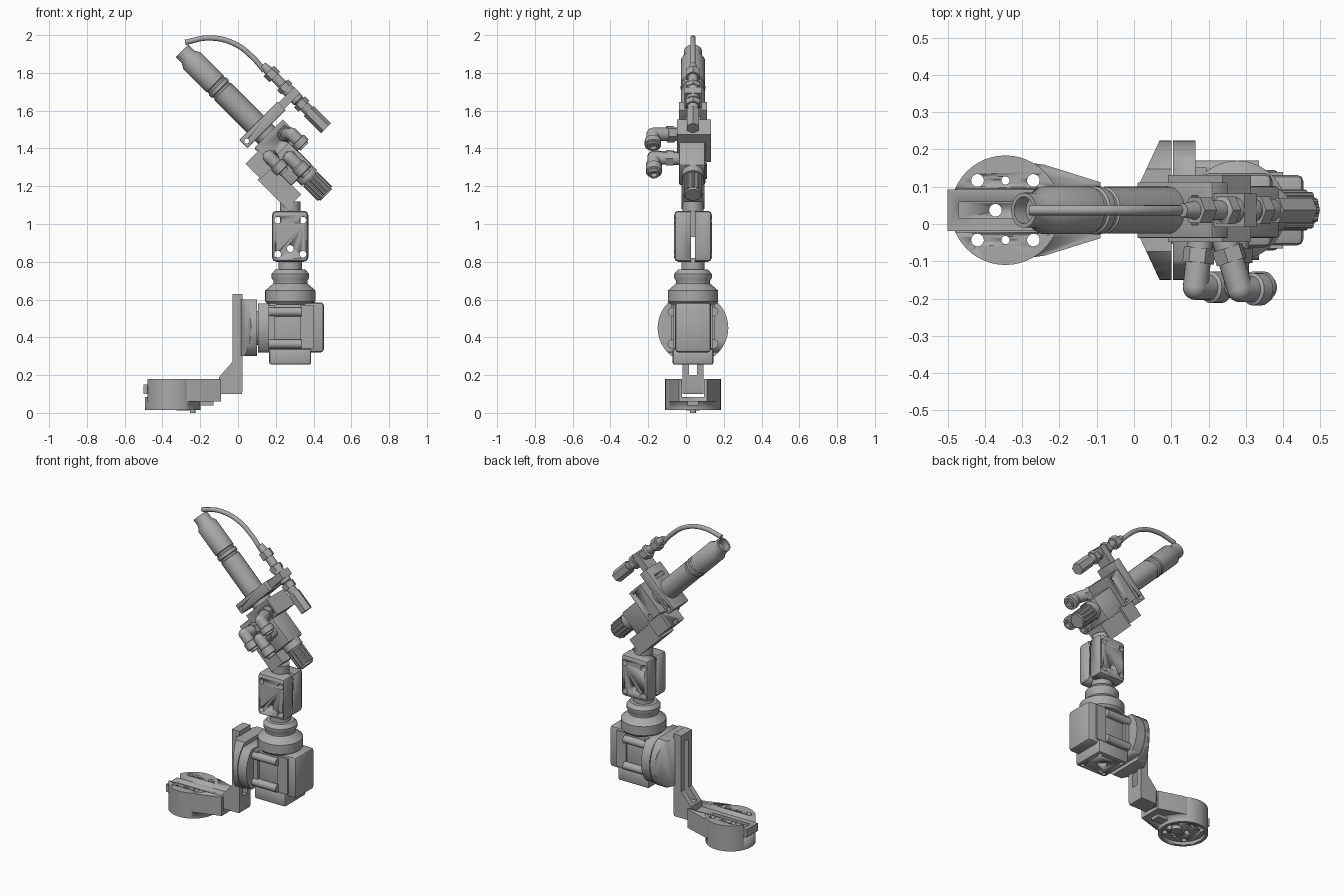
import bpy, bmesh, math
from mathutils import Matrix, Vector

if "Cube" in bpy.data.objects:
    bpy.data.objects.remove(bpy.data.objects["Cube"])

GREY = (0.4, 0.4, 0.4, 1)
mat = bpy.data.materials.new("machined_grey")
mat.use_nodes = True
mat.diffuse_color = GREY
mat.node_tree.nodes["Principled BSDF"].inputs["Base Color"].default_value = GREY

Y = 0.037                                     # centre plane of the arm
WORLD = Matrix.Identity(4)
TILT = Matrix.Rotation(math.radians(-45), 4, 'Y')   # local z runs along the tilted arm
AX = 1.146                                    # local x of the arm axis


def finish(name, bm, m=WORLD):
    bm.transform(m)
    bmesh.ops.recalc_face_normals(bm, faces=bm.faces)
    me = bpy.data.meshes.new(name)
    bm.to_mesh(me)
    bm.free()
    me.materials.append(mat)
    ob = bpy.data.objects.new(name, me)
    bpy.context.collection.objects.link(ob)
    for o in bpy.context.selected_objects:
        o.select_set(False)
    ob.select_set(True)
    bpy.context.view_layer.objects.active = ob
    bpy.ops.object.shade_smooth_by_angle(angle=math.radians(35))
    return ob


def box(name, lo, hi, m=WORLD, bevel=0.0):
    bm = bmesh.new()
    lo, hi = Vector(lo), Vector(hi)
    bmesh.ops.create_cube(bm, size=1, matrix=Matrix.Translation((lo + hi) / 2) @ Matrix.Diagonal(hi - lo).to_4x4())
    if bevel:
        bmesh.ops.bevel(bm, geom=bm.edges[:], offset=bevel, segments=2, affect='EDGES', profile=0.5)
    return finish(name, bm, m)


def lathe(name, profile, loc=(0, 0, 0), axis=(0, 0, 1), m=WORLD, seg=32):
    """Closed turned part from (radius, height) pairs."""
    bm = bmesh.new()
    rings = []
    for r, h in profile:
        rings.append([bm.verts.new((r * math.cos(2 * math.pi * i / seg), r * math.sin(2 * math.pi * i / seg), h))
                      for i in range(seg)])
    for a, b in zip(rings, rings[1:]):
        for i in range(seg):
            j = (i + 1) % seg
            bm.faces.new((a[i], a[j], b[j], b[i]))
    bm.faces.new(rings[0])
    bm.faces.new(rings[-1])
    rot = Vector((0, 0, 1)).rotation_difference(Vector(axis)).to_matrix().to_4x4()
    return finish(name, bm, m @ Matrix.Translation(loc) @ rot)


def rod(name, r, a, b, m=WORLD, seg=24):
    a, b = Vector(a), Vector(b)
    return lathe(name, [(r, 0), (r, (b - a).length)], a, b - a, m, seg)


def prism(name, pts, depth, lo):
    """Polygon given as 3D points, extruded by a vector from an offset."""
    bm = bmesh.new()
    f = bm.faces.new([bm.verts.new(Vector(p) + Vector(lo)) for p in pts])
    new = bmesh.ops.extrude_face_region(bm, geom=[f])["geom"]
    bmesh.ops.translate(bm, vec=depth, verts=[v for v in new if isinstance(v, bmesh.types.BMVert)])
    return finish(name, bm)


def carve(ob, cutters, op='DIFFERENCE'):
    for c in cutters:
        mod = ob.modifiers.new("cut", 'BOOLEAN')
        mod.operation, mod.object, mod.solver = op, c, 'EXACT'
        ob.select_set(True)
        bpy.context.view_layer.objects.active = ob
        bpy.ops.object.modifier_apply(modifier=mod.name)
        bpy.data.objects.remove(c)


def sweep(name, pts, r):
    cu = bpy.data.curves.new(name, 'CURVE')
    cu.dimensions, cu.bevel_depth, cu.bevel_resolution, cu.use_fill_caps = '3D', r, 4, True
    sp = cu.splines.new('BEZIER')
    sp.bezier_points.add(len(pts) - 1)
    for p, co in zip(sp.bezier_points, pts):
        p.co, p.handle_left_type, p.handle_right_type = co, 'AUTO', 'AUTO'
    cu.materials.append(mat)
    ob = bpy.data.objects.new(name, cu)
    bpy.context.collection.objects.link(ob)


# --- Base disc with tapered arm, groove and holes
CX = -0.345
disc = lathe("base_disc", [(0.147, 0.015), (0.147, 0.18)], (CX, Y, 0), seg=48)
arm = prism("base_arm", [(-0.3, -0.13, 0), (-0.24, -0.122, 0), (-0.09, -0.075, 0),
                         (-0.09, 0.075, 0), (-0.24, 0.122, 0), (-0.3, 0.13, 0)], (0, 0, 0.12), (0, Y, 0.06))
carve(disc, [arm], 'UNION')
cuts = [box("cut", (-0.6, Y - 0.058, 0.085), (0, Y + 0.058, 0.3)),
        lathe("cut", [(0.128, -0.1), (0.128, 0.035)], (CX, Y, 0), seg=48)]
for s in (-1, 1):
    for dx, r in ((-0.075, 0.017), (0.075, 0.017), (0, 0.011)):
        cuts.append(rod("cut", r, (CX + dx, Y + s * 0.08, -0.1), (CX + dx, Y + s * 0.08, 0.3)))
cuts.append(rod("cut", 0.017, (-0.372, Y, -0.1), (-0.372, Y, 0.3), seg=16))
carve(disc, cuts)
rod("base_hub", 0.035, (-0.29, Y, 0.012), (-0.29, Y, 0.06))
rod("base_pin", 0.015, (-0.24, Y, 0), (-0.24, Y, 0.06))
box("base_underplate", (-0.22, Y - 0.03, 0.04), (-0.13, Y + 0.03, 0.07))

# --- Bent bracket with slots
bracket = prism("bracket", [(-0.5, 0, 0.1), (0.02, 0, 0.1), (0.025, 0, 0.12), (0.025, 0, 0.63), (-0.03, 0, 0.63),
                            (-0.03, 0, 0.27), (-0.1, 0, 0.19), (-0.1, 0, 0.15), (-0.5, 0, 0.15)],
                (0, 0.112, 0), (0, Y - 0.056, 0))
carve(bracket, [box("cut", (-0.1, Y - 0.022, 0.2), (0.1, Y + 0.022, 0.58)),
                box("cut", (-0.47, Y - 0.022, 0.135), (-0.2, Y + 0.022, 0.2)),
                rod("cut", 0.017, (-0.372, Y, 0), (-0.372, Y, 0.3), seg=16)])

# --- Swivel flanges: round plates trimmed flat above and below
MZ = 0.45
for name, x0, x1, half, chamfer in (("inner_flange", 0.015, 0.1, 0.15, True), ("outer_flange", 0.105, 0.165, 0.13, False)):
    plate = rod(name, 0.187, (x0, Y, MZ), (x1, Y, MZ), seg=56)
    w = 0.07 if chamfer else 0.2
    trim = prism("trim", [(x0 - 0.001, -w, 0), (x0 + 0.055, -0.19, 0), (x1 + 0.01, -0.2, 0),
                          (x1 + 0.01, 0.2, 0), (x0 + 0.055, 0.19, 0), (x0 - 0.001, w, 0)],
                 (0, 0, 2 * half), (0, Y, MZ - half))
    carve(plate, [trim], 'INTERSECT')
rod("flange_spacer", 0.09, (0.09, Y, MZ), (0.12, Y, MZ))

# --- Rotary drive housing
box("drive_housing", (0.16, Y - 0.095, 0.32), (0.455, Y + 0.095, 0.585), bevel=0.018)
foot = box("drive_foot", (0.165, Y - 0.108, 0.255), (0.387, Y + 0.108, 0.34), bevel=0.012)
cuts = [rod("cut", 0.03, (0.277, Y, 0.2), (0.277, Y, 0.28))]
for s in (-1, 1):
    for t in (-1, 1):
        cuts.append(rod("cut", 0.013, (0.277 + s * 0.08, Y + t * 0.08, 0.2), (0.277 + s * 0.08, Y + t * 0.08, 0.275)))
        z = MZ + s * 0.085
        rod("tie_rod", 0.024, (0.165, Y + t * 0.11, z), (0.335, Y + t * 0.11, z))
    box("side_web", (0.165, Y + s * 0.09, 0.34), (0.195, Y + s * 0.115, 0.57))
    box("side_panel", (0.33, Y + s * 0.09, 0.34), (0.40, Y + s * 0.103, 0.57))
carve(foot, cuts)

# --- Turned collar and neck
lathe("collar", [(0.12, 0.575), (0.133, 0.59), (0.133, 0.648), (0.09, 0.685), (0.09, 0.70), (0.1, 0.715),
                 (0.1, 0.735), (0.08, 0.758), (0.062, 0.76), (0.062, 0.82)], (0.277, Y, 0), seg=40)

# --- Split clamp sleeve with cross holes
sleeve = box("clamp_sleeve", (0.18, Y - 0.1, 0.8), (0.372, Y + 0.1, 1.07), bevel=0.022)
cuts = [box("cut", (0.1, Y - 0.011, 0.7), (0.5, Y + 0.011, 1.2))]
for x, z in ((0.21, 0.84), (0.344, 0.84), (0.21, 1.02), (0.344, 1.02), (0.277, 0.87)):
    cuts.append(rod("cut", 0.018, (x, -0.3, z), (x, 0.3, z)))
carve(sleeve, cuts)
rod("sleeve_stud", 0.055, (0.277, Y, 0.93), (0.277, Y, 1.12))

# --- Tilted mounting bar and foot block
box("tilted_bar", (0.945, Y - 0.06, 0.58), (1.055, Y + 0.06, 0.80), TILT)
block = box("bar_block", (0.96, Y - 0.075, 0.79), (1.07, Y + 0.075, 0.905), TILT)
carve(block, [box("cut", (0.9, Y - 0.02, 0.85), (0.985, Y + 0.02, 1), TILT)])

# --- Sprayer barrel on the tilted axis, with a hollow tip
lathe("barrel", [(0.06, 0.9), (0.063, 0.92), (0.063, 1.26), (0.058, 1.265), (0.058, 1.275), (0.065, 1.28), (0.065, 1.30),
                 (0.059, 1.305), (0.059, 1.315), (0.064, 1.32), (0.064, 1.49), (0.047, 1.52), (0.047, 1.565),
                 (0.036, 1.565), (0.036, 1.52)], (AX, Y, 0), m=TILT)
body = box("valve_body", (1.05, Y - 0.075, 0.65), (1.205, Y + 0.065, 0.93), TILT, 0.01)
clamp = box("valve_clamp", (1.06, Y - 0.085, 0.82), (1.265, Y + 0.095, 0.93), TILT)
carve(clamp, [rod("cut", 0.012, (v, -0.3, 0.85), (v, 0.3, 0.85), TILT) for v in (1.235, 1.085)])
ring = box("barrel_bracket", (1.027, Y - 0.075, 0.955), (1.313, Y + 0.075, 1.017), TILT, 0.004)
carve(ring, [rod("cut", 0.013, (1.05, -0.3, 0.985), (1.05, 0.3, 0.985), TILT),
             box("cut", (1.235, Y - 0.04, 0.9), (1.26, Y + 0.04, 1.1), TILT)])
box("bracket_tongue", (1.30, Y - 0.045, 0.965), (1.43, Y + 0.045, 1.01), TILT)

# --- Fluted adjusting knob
lathe("knob_neck", [(0.058, 0.61), (0.058, 0.66)], (AX, Y, 0), m=TILT)
lathe("knob_core", [(0.043, 0.485), (0.047, 0.5), (0.047, 0.62)], (AX, Y, 0), m=TILT)
for i in range(12):
    a = math.radians(30 * i)
    v, y = AX + 0.046 * math.cos(a), Y + 0.046 * math.sin(a)
    rod("knob_flute", 0.009, (v, y, 0.495), (v, y, 0.605), TILT, 8)

# --- Cable connector parallel to the barrel
CV = 1.395
lathe("connector_body", [(0.018, 0.82), (0.029, 0.86), (0.029, 0.94), (0.034, 0.945), (0.034, 1.06),
                         (0.026, 1.065), (0.026, 1.16), (0.018, 1.21)], (CV, Y, 0), m=TILT, seg=24)
for lo, hi, r in ((0.737, 0.865, 0.038), (0.9, 0.935, 0.042), (1.03, 1.06, 0.042), (1.12, 1.165, 0.04)):
    lathe("connector_nut", [(r, lo), (r, hi)], (CV, Y, 0), m=TILT, seg=6)
sweep("cable", [(-0.28, Y, 1.962), (-0.15, Y, 1.985), (-0.02, Y, 1.955), (0.08, Y, 1.88), (0.14, Y, 1.81)], 0.014)

# --- Elbow fittings: stub, rounded corner, outlet and collar along the arm
DOWN = Vector((0.707, 0, -0.707))
for base, corner, r, length in (((0.18, -0.03, 1.35), (0.165, -0.17, 1.355), 0.034, 0.115),
                                ((0.275, -0.03, 1.345), (0.275, -0.17, 1.35), 0.034, 0.125),
                                ((0.24, -0.03, 1.475), (0.285, -0.175, 1.475), 0.035, 0.095)):
    base, corner = Vector(base), Vector(corner)
    along = (corner - base).normalized()
    rod("elbow_stub", r, base, corner, seg=20)
    rod("elbow_nut", r * 1.25, base + along * 0.035, base + along * 0.075, seg=6)
    bm = bmesh.new()
    bmesh.ops.create_uvsphere(bm, u_segments=20, v_segments=12, radius=r)
    finish("elbow_corner", bm, Matrix.Translation(corner))
    end = r * 0.85
    lathe("elbow_outlet", [(r, 0), (r, length * 0.45), (r * 1.25, length * 0.5), (r * 1.25, length * 0.85),
                           (end, length * 0.88), (end, length), (end * 0.6, length), (end * 0.6, length * 0.8)],
          corner, DOWN, seg=20)
